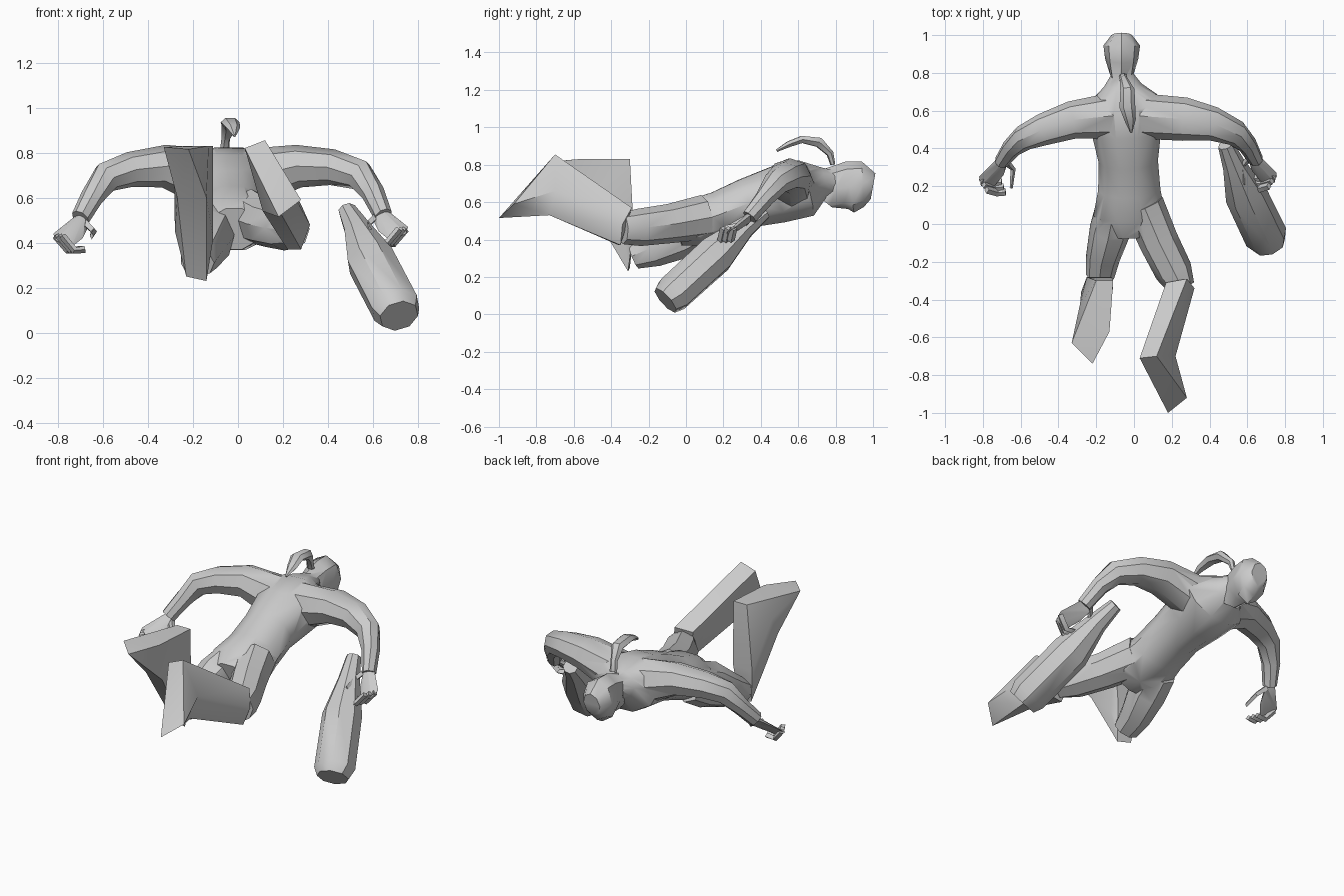
import bpy, bmesh, math
from mathutils import Vector

if "Cube" in bpy.data.objects:
    bpy.data.objects.remove(bpy.data.objects["Cube"])

def finish(name, bm):
    bmesh.ops.recalc_face_normals(bm, faces=bm.faces)
    me = bpy.data.meshes.new(name)
    bm.to_mesh(me)
    bm.free()
    ob = bpy.data.objects.new(name, me)
    bpy.context.collection.objects.link(ob)
    return ob

def loft(name, rings, up=(0, 0, 1), n=8):
    # each ring: centre x, y, z, half width, half height
    bm = bmesh.new()
    up = Vector(up)
    pts = [Vector(r[:3]) for r in rings]
    loops = []
    for i, r in enumerate(rings):
        t = (pts[min(i + 1, len(pts) - 1)] - pts[max(i - 1, 0)]).normalized()
        s = t.cross(up).normalized()
        v = s.cross(t)
        loops.append([bm.verts.new(pts[i] + s * r[3] * math.cos(2 * math.pi * k / n)
                                   + v * r[4] * math.sin(2 * math.pi * k / n)) for k in range(n)])
    for a, b in zip(loops, loops[1:]):
        for k in range(n):
            bm.faces.new((a[k], a[(k + 1) % n], b[(k + 1) % n], b[k]))
    bm.faces.new(loops[0])
    bm.faces.new(loops[-1])
    return finish(name, bm)

def hull(name, pts):
    bm = bmesh.new()
    vs = [bm.verts.new(p) for p in pts]
    res = bmesh.ops.convex_hull(bm, input=vs)
    junk = [v for v in res["geom_interior"] if isinstance(v, bmesh.types.BMVert)]
    bmesh.ops.delete(bm, geom=junk, context='VERTS')
    return finish(name, bm)

def smooth(ob, deg=42):
    bpy.ops.object.select_all(action='DESELECT')
    ob.select_set(True)
    bpy.context.view_layer.objects.active = ob
    bpy.ops.object.shade_smooth_by_angle(angle=math.radians(deg))

def fuse(base, parts):
    bpy.context.view_layer.objects.active = base
    for p in parts:
        m = base.modifiers.new("union", 'BOOLEAN')
        m.operation = 'UNION'
        m.solver = 'EXACT'
        m.object = p
        bpy.ops.object.modifier_apply(modifier=m.name)
        bpy.data.objects.remove(p)
    smooth(base)

# torso, neck to pelvis
body = loft("body", [(-.06, .80, .70, .055, .07), (-.06, .735, .705, .10, .085),
                     (-.045, .64, .675, .21, .16), (-.04, .49, .64, .185, .16),
                     (-.03, .33, .595, .157, .14), (-.025, .18, .535, .165, .13),
                     (-.025, .05, .49, .19, .135), (-.02, -.05, .46, .12, .10)], n=10)

# arms bent down at the elbows
right_arm = loft("right_arm", [(.06, .57, .69, .12, .13), (.27, .555, .74, .115, .095),
                               (.42, .53, .735, .09, .08), (.54, .48, .70, .07, .07),
                               (.60, .42, .62, .052, .052), (.645, .34, .52, .04, .045)])
left_arm = loft("left_arm", [(-.14, .57, .69, .12, .13), (-.33, .55, .74, .10, .095),
                             (-.48, .50, .725, .085, .078), (-.585, .455, .69, .068, .07),
                             (-.65, .40, .60, .052, .05), (-.70, .33, .51, .04, .045)])

# thighs
right_thigh = loft("right_thigh", [(.05, .10, .52, .11, .12), (.13, -.09, .485, .105, .105),
                                   (.21, -.25, .465, .10, .10), (.255, -.34, .46, .07, .085)])
left_thigh = loft("left_thigh", [(-.10, .10, .49, .10, .12), (-.125, -.03, .43, .11, .135),
                                 (-.165, -.18, .35, .09, .10), (-.18, -.28, .31, .075, .07)])

# lower legs and boots, sharing the heel and instep edge
def lower_leg(side, knee, ankle, toe):
    return [hull(side + "_shin", knee + ankle), hull(side + "_boot", ankle + toe)]

right_lower = lower_leg("right",
    [(.17, -.31, .56), (.28, -.29, .57), (.32, -.34, .48), (.22, -.36, .37), (.28, -.35, .37),
     (.18, -.36, .47)],
    [(.03, -.71, .82), (.12, -.70, .855), (.22, -.70, .66), (.11, -.73, .54), (.19, -.73, .53)],
    [(.28, -.92, .59), (.18, -1.0, .515)])
left_lower = lower_leg("left",
    [(-.25, -.28, .44), (-.12, -.28, .46), (-.23, -.30, .25), (-.14, -.31, .23),
     (-.28, -.36, .45), (-.11, -.33, .42)],
    [(-.11, -.30, .83), (-.20, -.30, .83), (-.285, -.42, .72), (-.27, -.50, .60), (-.14, -.53, .60)],
    [(-.33, -.63, .825), (-.22, -.74, .815), (-.13, -.57, .83)])

# head, face down
head = loft("head", [(-.065, .745, .60, .04, .045), (-.065, .80, .67, .065, .125),
                     (-.065, .875, .68, .088, .138), (-.065, .945, .695, .097, .122),
                     (-.065, 1.0, .685, .055, .07)])
fuse(body, [left_arm, right_arm, left_thigh, right_thigh, head] + left_lower + right_lower)

# hands: palm with curled fingers
PALM = [(-.67, .35, .55), (-.72, .35, .52), (-.82, .25, .44), (-.81, .20, .41),
        (-.74, .20, .38), (-.69, .26, .42), (-.67, .32, .46)]
def hand(name, s, shift):
    q = lambda p: Vector((p[0] * s, p[1], p[2])) + Vector(shift)
    palm = hull(name, [q(p) for p in PALM])
    fingers = []
    for i in range(3):
        f = [(-.81 + .015 * i, .235 - .027 * i, .43), (-.755 + .015 * i, .22 - .027 * i, .365),
             (-.70 + .01 * i, .22 - .025 * i, .37)]
        fingers.append(loft("finger", [(*q(p), .016, .02) for p in f], up=(0, 1, 0), n=4))
    t = [(-.68, .33, .49), (-.64, .29, .45), (-.65, .19, .43)]
    fingers.append(loft("thumb", [(*q(p), .02 - .006 * i, .016) for i, p in enumerate(t)], n=4))
    fuse(palm, fingers)

hand("left_hand", 1, (0, 0, 0))
hand("right_hand", -1, (-.065, .02, .03))

# raised ponytail
tail = loft("ponytail", [(-.06, .785, .80, .022, .012), (-.055, .77, .86, .02, .02),
                         (-.035, .71, .92, .038, .03), (-.035, .62, .935, .042, .022),
                         (-.02, .55, .91, .03, .018), (-.015, .485, .875, .006, .008)], n=6)
smooth(tail)

# carried bottle-shaped container
bottle = loft("bottle", [(.485, .42, .545, .042, .038), (.53, .31, .46, .062, .06),
                         (.59, .16, .32, .112, .108), (.70, -.07, .11, .115, .105),
                         (.715, -.11, .075, .09, .085)])
smooth(bottle)
